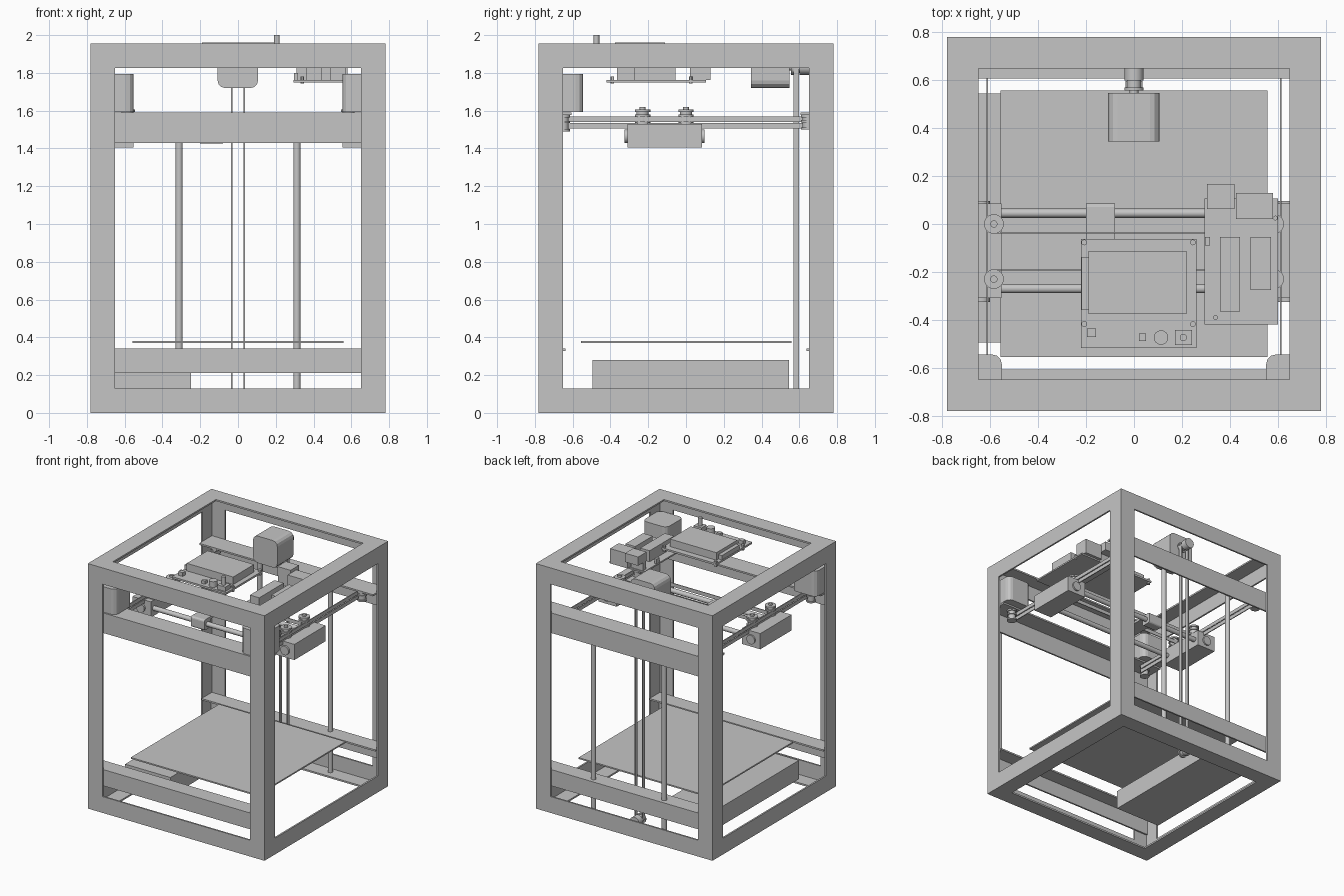
import bpy, bmesh
from mathutils import Matrix, Vector

cube = bpy.data.objects.get("Cube")
if cube:
    bpy.data.objects.remove(cube, do_unlink=True)

grey = bpy.data.materials.new("neutral_grey")
grey.use_nodes = True
COLOUR = (0.56, 0.56, 0.56, 1)
grey.diffuse_color = COLOUR
grey.node_tree.nodes["Principled BSDF"].inputs["Base Color"].default_value = COLOUR


def finish(name, bm, smooth=False):
    bmesh.ops.recalc_face_normals(bm, faces=bm.faces)
    mesh = bpy.data.meshes.new(name)
    bm.to_mesh(mesh)
    bm.free()
    mesh.materials.append(grey)
    obj = bpy.data.objects.new(name, mesh)
    bpy.context.collection.objects.link(obj)
    if smooth:
        bpy.ops.object.select_all(action="DESELECT")
        obj.select_set(True)
        bpy.context.view_layer.objects.active = obj
        bpy.ops.object.shade_smooth_by_angle()
    return obj


def box(name, x, y, z, chamfer=0, axis=2, segments=3):
    """Box from three ranges; edges along one axis may be chamfered."""
    bm = bmesh.new()
    bmesh.ops.create_cube(bm, size=1)
    for v in bm.verts:
        v.co = Vector([(r[0] + r[1]) / 2 + c * (r[1] - r[0]) for r, c in zip((x, y, z), v.co)])
    if chamfer:
        edges = [e for e in bm.edges if abs((e.verts[0].co - e.verts[1].co).normalized()[axis]) > 0.9]
        bmesh.ops.bevel(bm, geom=edges, offset=chamfer, segments=segments, profile=0.5, affect="EDGES")
    return finish(name, bm)


def rod(name, start, end, radius, sides=24):
    a, b = Vector(start), Vector(end)
    bm = bmesh.new()
    turn = (b - a).to_track_quat("Z", "Y").to_matrix().to_4x4()
    bmesh.ops.create_cone(bm, cap_ends=True, segments=sides, radius1=radius, radius2=radius,
                          depth=(b - a).length, matrix=Matrix.Translation((a + b) / 2) @ turn)
    return finish(name, bm, True)


def pulley(name, x, y, low, high, radius):
    """Flanged wheel with an upright axle."""
    t = 0.012
    rod(name + "_hub", (x, y, low), (x, y, high), radius * 0.78)
    for z in (low, (low + high) / 2, high - t):
        rod(name + "_flange", (x, y, z), (x, y, z + t), radius)


def span(s, a, b):
    return tuple(sorted((s * a, s * b)))


OUT, IN, TOP, BAR, THICK = 0.78, 0.65, 1.955, 0.13, 0.013
SKIN = OUT - THICK
SIDES = ((-1, "right"), (1, "left"))
ENDS = ((-1, "front"), (1, "back"))

# Frame of thin angle bars: one open window of flat strips on each face
for t, end in ENDS:
    wall = span(t, SKIN, OUT)
    for s, side in SIDES:
        box(f"{end}_{side}_upright", span(s, IN, OUT), wall, (0, TOP))
    for z in (0, TOP - BAR):
        box(f"{end}_strip", (-IN, IN), wall, (z, z + BAR))
for s, side in SIDES:
    wall = span(s, SKIN, OUT)
    for t, end in ENDS:
        box(f"{side}_{end}_upright", wall, span(t, IN, SKIN), (0, TOP))
    for z in (0, TOP - BAR):
        box(f"{side}_strip", wall, (-IN, IN), (z, z + BAR))
for z, level in ((0, "bottom"), (TOP - THICK, "top")):
    for s, side in SIDES:
        box(f"{level}_{side}_flange", span(s, IN, SKIN), (-SKIN, SKIN), (z, z + THICK))
    for t, end in ENDS:
        box(f"{level}_{end}_flange", (-IN, IN), span(t, IN, SKIN), (z, z + THICK))

# Angle crossbeams set inside the uprights, flange on top
for t, end in ENDS:
    for low, high, level in ((0.21, 0.34, "lower"), (1.43, 1.59, "upper")):
        inner = SKIN - (high - low)
        box(f"{end}_{level}_beam_web", (-SKIN, SKIN), span(t, SKIN - THICK, SKIN), (low, high))
        box(f"{end}_{level}_beam_flange", (-SKIN, SKIN), span(t, inner, SKIN - THICK), (high - THICK, high))

# Bed and power supply
box("print_bed", (-0.558, 0.558), (-0.555, 0.558), (0.37, 0.381))
box("power_supply", (-0.65, -0.25), (-0.495, 0.545), (0.13, 0.28))

# Vertical guides, lift motor and lift belt
for s, side in SIDES:
    rod(f"{side}_guide_rod", (s * 0.312, 0.72, THICK), (s * 0.312, 0.72, 1.58), 0.019)
    box(f"{side}_lift_belt", span(s, 0.028, 0.036), (0.57, 0.597), (0.05, 1.83))
box("lift_motor", (-0.108, 0.106), (0.345, 0.548), (1.72, 1.935), 0.04, 1)
rod("lift_motor_shaft", (0, 0.54, 1.83), (0, 0.65, 1.83), 0.018)
for z, place in ((1.83, "upper"), (0.05, "lower")):
    rod(f"{place}_lift_pulley", (0, 0.565, z), (0, 0.6, z), 0.03)
    for y in (0.557, 0.6):
        rod(f"{place}_lift_flange", (0, y, z), (0, y + 0.012, z), 0.04)
    rod(f"{place}_lift_hub", (0, 0.612, z), (0, 0.65, z), 0.04)

# Side gantry, mirrored left and right
for s, side in SIDES:
    for z in (1.505, 1.541):
        box(f"{side}_drive_belt", span(s, 0.609, 0.616), (-0.65, 0.65), (z, z + 0.029))
    box(f"{side}_carriage", span(s, 0.553, 0.715), (-0.31, 0.085), (1.405, 1.53))
    for a, b in ((-0.325, -0.31), (0.085, 0.097)):
        rod(f"{side}_carriage_boss", (s * 0.637, a, 1.465), (s * 0.637, b, 1.465), 0.036)
    for y in (0.0, -0.23):
        pulley(f"{side}_carriage_pulley", s * 0.585, y, 1.53, 1.605, 0.041)
        rod(f"{side}_pulley_axle", (s * 0.585, y, 1.53), (s * 0.585, y, 1.62), 0.015)
    box(f"{side}_corner_motor", span(s, 0.552, SKIN), (-0.758, -0.545), (1.592, 1.795), 0.04)
    pulley(f"{side}_motor_pulley", s * 0.65, -0.65, 1.49, 1.577, 0.036)
    pulley(f"{side}_back_idler", s * 0.645, 0.645, 1.5, 1.577, 0.036)

# Cross rods, cross belts and tool carriage
for y, place in ((0.045, "back"), (-0.27, "front")):
    rod(f"{place}_cross_rod", (-0.6, y, 1.465), (0.6, y, 1.465), 0.019)
    box(f"{place}_tool_bearing", (-0.2, -0.08), (y - 0.04, y + 0.04), (1.425, 1.51), 0.015, 0)
for y in (-0.036, -0.192):
    box("cross_belt", (-0.585, 0.585), (y - 0.003, y + 0.003), (1.541, 1.57))
box("tool_plate", (-0.2, -0.08), (-0.27, 0.045), (1.49, 1.51))

# Control board with its components
box("control_board", (0.295, 0.602), (-0.42, 0.107), (1.75, 1.762))
box("long_heatsink", (0.36, 0.443), (-0.365, -0.055), (1.762, 1.85))
box("short_heatsink", (0.487, 0.572), (-0.275, -0.055), (1.762, 1.85))
box("tall_port", (0.305, 0.42), (0.062, 0.168), (1.83, 1.9))
box("tall_port_base", (0.31, 0.415), (0.062, 0.1), (1.762, 1.83))
box("wide_port", (0.425, 0.58), (0.02, 0.13), (1.762, 1.88))
box("small_plug", (0.297, 0.317), (-0.09, -0.055), (1.762, 1.8))
for x, y in ((0.34, -0.39), (0.59, 0.025)):
    rod("board_screw", (x, y, 1.745), (x, y, 1.78), 0.01, 12)

# Display panel with knob and buttons
box("display_board", (-0.222, 0.26), (-0.517, -0.063), (1.885, 1.9))
box("display_bezel", (-0.19, 0.22), (-0.375, -0.112), (1.9, 1.96))
box("display_tab", (-0.22, -0.19), (-0.36, -0.138), (1.9, 1.935))
for x in (-0.208, 0.246):
    for y in (-0.077, -0.418):
        rod("display_screw", (x, y, 1.87), (x, y, 1.915), 0.012, 12)
box("knob_base", (0.172, 0.242), (-0.505, -0.442), (1.9, 1.935))
rod("knob_shaft", (0.206, -0.474, 1.93), (0.206, -0.474, 2.0), 0.015)
rod("buzzer", (0.113, -0.474, 1.9), (0.113, -0.474, 1.945), 0.03)
box("reset_button", (0.02, 0.05), (-0.488, -0.458), (1.9, 1.925))
box("contrast_dial", (-0.197, -0.158), (-0.472, -0.437), (1.9, 1.93))
